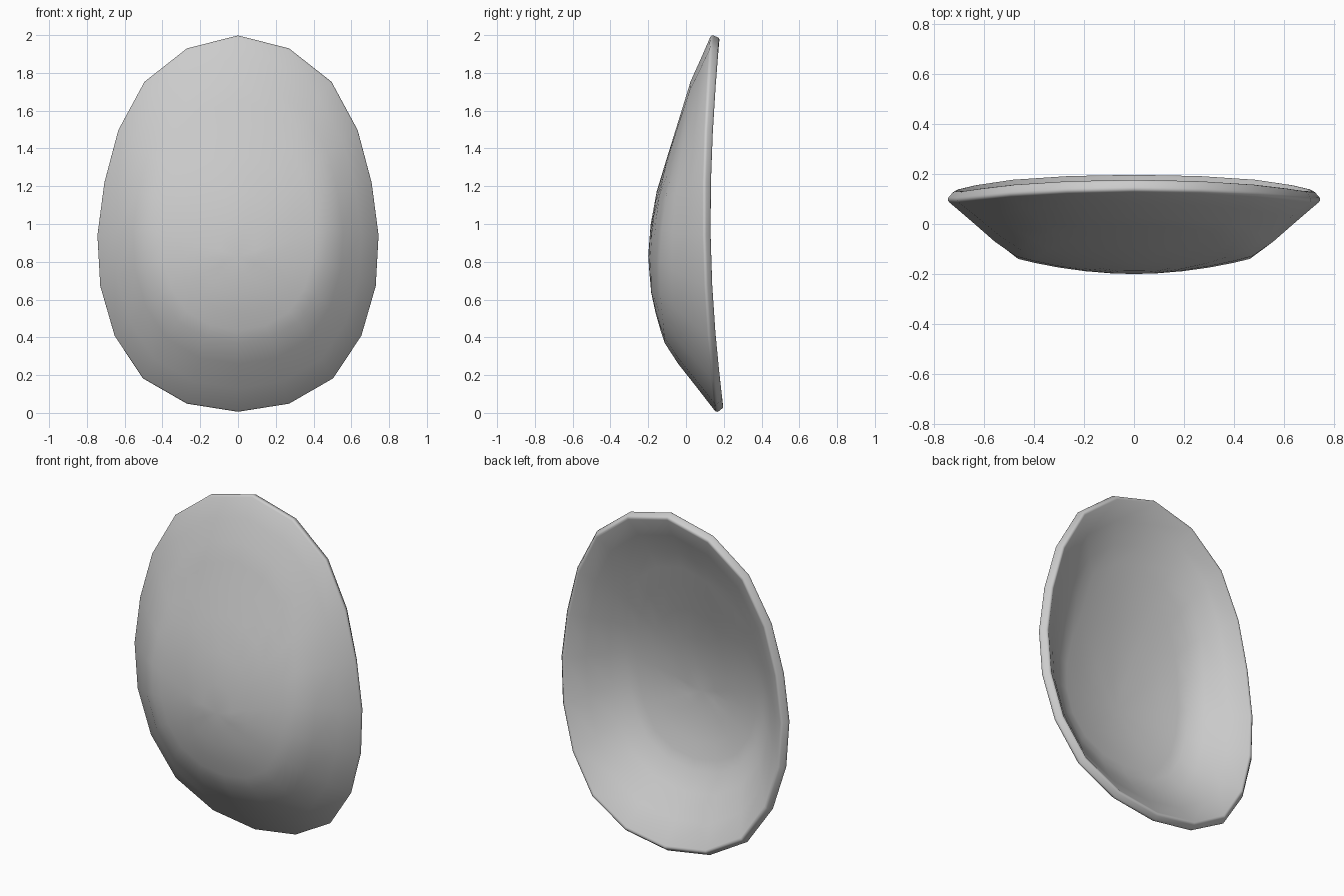
import bpy, bmesh
from mathutils import Vector

if "Cube" in bpy.data.objects:
    bpy.data.objects.remove(bpy.data.objects["Cube"])

# Right half of the egg-shaped outline (x, z), top to bottom
half = [(0, 2.003), (.272, 1.934), (.498, 1.757), (.638, 1.5), (.713, 1.22), (.75, .94),
        (.735, .67), (.658, .405), (.507, .178), (.272, .043), (0, 0)]
outline = half + [(-x, z) for x, z in half[-2:0:-1]]

# Centre-line depth of the front face (z, y)
face = [(.3, -.085), (.37, -.113), (.5, -.155), (.65, -.187), (.83, -.2), (1.0, -.187),
        (1.2, -.15), (1.4, -.085), (1.65, -.008), (1.8, .05)]


def depth(x, z):
    for (z0, y0), (z1, y1) in zip(face, face[1:]):
        if z <= z1:
            break
    return y0 + (y1 - y0) * (z - z0) / (z1 - z0) + .27 * x * x


rim, crease = [], []
for x, z in outline:
    d = z - 1.1
    rim.append(Vector((x, .095 + d * d * (.055 if d < 0 else .048), z)))
    cx, cz = x * .63, .37 + .64 * z
    crease.append(Vector((cx, depth(cx, cz), cz)))

# Sloping wall rings, then the gently domed face rings
rings = [rim]
for t, bulge in ((.35, .004), (.7, .01)):
    rings.append([r.lerp(c, t) + Vector((0, -bulge, 0)) for r, c in zip(rim, crease)])
rings.append(crease)
for s in (.85, .65, .42, .2):
    ring = []
    for c in crease:
        x, z = c.x * s, .83 + (c.z - .83) * s
        ring.append(Vector((x, depth(x, z), z)))
    rings.append(ring)

bm = bmesh.new()
vr = [[bm.verts.new(p) for p in ring] for ring in rings]
n = len(outline)
for a, b in zip(vr, vr[1:]):
    for i in range(n):
        j = (i + 1) % n
        bm.faces.new((a[i], a[j], b[j], b[i]))
tip = bm.verts.new((0, -.2, .83))
for i in range(n):
    bm.faces.new((vr[-1][i], vr[-1][(i + 1) % n], tip))
bm.normal_update()
if sum(f.normal.y for f in bm.faces) > 0:
    bmesh.ops.reverse_faces(bm, faces=bm.faces[:])
for f in bm.faces:
    f.smooth = True
mesh = bpy.data.meshes.new("curved_shell")
bm.to_mesh(mesh)
bm.free()
shell = bpy.data.objects.new("curved_shell", mesh)
bpy.context.collection.objects.link(shell)

# Wall thickness grown towards the back, with a rounded rim
sol = shell.modifiers.new("thickness", 'SOLIDIFY')
sol.thickness = .052
sol.offset = -1
bev = shell.modifiers.new("round_rim", 'BEVEL')
bev.width = .014
bev.segments = 3
bev.limit_method = 'ANGLE'
bev.angle_limit = 1.05
